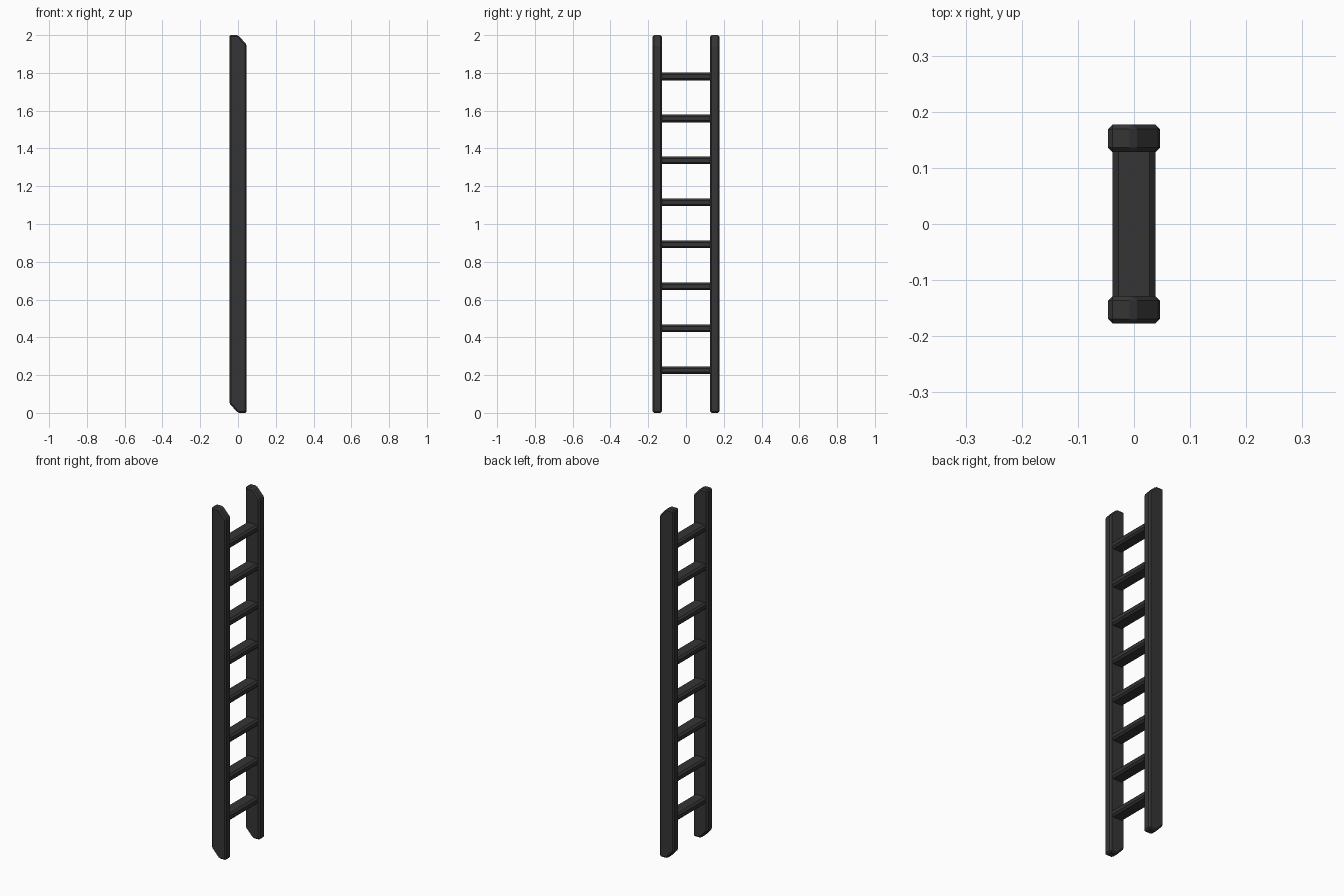
import bpy, bmesh

if "Cube" in bpy.data.objects:
    bpy.data.objects.remove(bpy.data.objects["Cube"])

dark = bpy.data.materials.new("dark_metal")
dark.diffuse_color = (0.035, 0.035, 0.036, 1)
dark.use_nodes = True
dark.node_tree.nodes["Principled BSDF"].inputs["Base Color"].default_value = dark.diffuse_color


def prism(name, profile, y0, y1, bevel, segments):
    """Extrude an x-z profile along y and bevel its edges."""
    bm = bmesh.new()
    face = bm.faces.new([bm.verts.new((x, y0, z)) for x, z in profile])
    new = bmesh.ops.extrude_face_region(bm, geom=[face])["geom"]
    bmesh.ops.translate(bm, vec=(0, y1 - y0, 0),
                        verts=[v for v in new if isinstance(v, bmesh.types.BMVert)])
    bmesh.ops.recalc_face_normals(bm, faces=bm.faces)
    mesh = bpy.data.meshes.new(name)
    bm.to_mesh(mesh)
    bm.free()
    mesh.materials.append(dark)
    ob = bpy.data.objects.new(name, mesh)
    bpy.context.collection.objects.link(ob)
    mod = ob.modifiers.new("bevel", "BEVEL")
    mod.width = bevel
    mod.segments = segments
    mod.limit_method = "ANGLE"
    mod.angle_limit = 0.5
    return ob


# Side rails with slanted ends, mirrored across y
rail_profile = [(-0.046, 0.05), (0.0, 0.0), (0.046, 0.0),
                (0.046, 1.95), (0.0, 2.0), (-0.046, 2.0)]
rail = prism("side_rails", rail_profile, 0.128, 0.177, 0.008, 1)
mirror = rail.modifiers.new("mirror", "MIRROR")
mirror.use_axis = (False, True, False)

# Eight evenly spaced rungs
for i in range(1, 9):
    z = i * 2 / 9 + 0.003
    prism(f"rung_{i}", [(-0.038, z - 0.02), (0.038, z - 0.02),
                        (0.038, z + 0.02), (-0.038, z + 0.02)],
          -0.138, 0.138, 0.01, 1)
